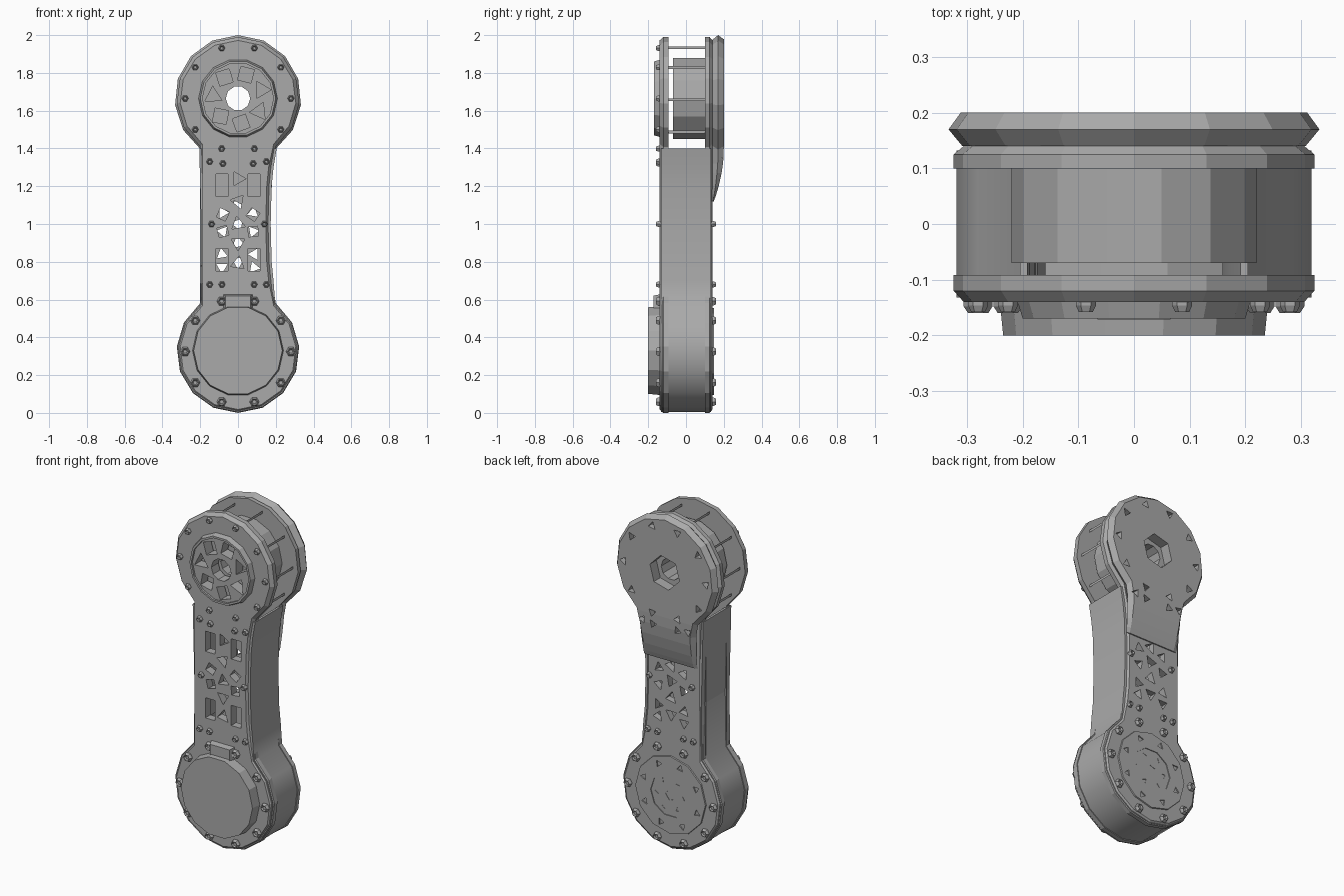
import bpy, bmesh, math

if "Cube" in bpy.data.objects:
    bpy.data.objects.remove(bpy.data.objects["Cube"])

GREY = (0.4, 0.4, 0.4, 1)
mat = bpy.data.materials.new("plain grey")
mat.use_nodes = True
mat.diffuse_color = GREY
mat.node_tree.nodes["Principled BSDF"].inputs["Base Color"].default_value = GREY

TOP, LOW, R = 1.665, 0.325, 0.325     # joint centres and joint radius


def finish(name, bm):
    bmesh.ops.recalc_face_normals(bm, faces=bm.faces)
    mesh = bpy.data.meshes.new(name)
    bm.to_mesh(mesh)
    bm.free()
    mesh.materials.append(mat)
    ob = bpy.data.objects.new(name, mesh)
    bpy.context.scene.collection.objects.link(ob)
    return ob


def ngon(x, z, r, n, rot=0.0):
    return [(x + r * math.cos(math.radians(rot) + math.tau * i / n),
             z + r * math.sin(math.radians(rot) + math.tau * i / n)) for i in range(n)]


def add_loft(bm, rings):
    """Closed solid from (y, outline) rings with equal point counts."""
    loops = [[bm.verts.new((x, y, z)) for x, z in pts] for y, pts in rings]
    for a, b in zip(loops, loops[1:]):
        for i in range(len(a)):
            j = (i + 1) % len(a)
            bm.faces.new((a[i], a[j], b[j], b[i]))
    bm.faces.new(loops[0])
    bm.faces.new(loops[-1])


def loft(name, rings):
    bm = bmesh.new()
    add_loft(bm, rings)
    return finish(name, bm)


def cut(ob, outlines, y0, y1):
    """Cut prisms with the given outlines out of a part."""
    bm = bmesh.new()
    for pts in outlines:
        add_loft(bm, [(y0, pts), (y1, pts)])
    cutter = finish("cutter", bm)
    mod = ob.modifiers.new("cut", "BOOLEAN")
    mod.operation, mod.object, mod.solver = "DIFFERENCE", cutter, "EXACT"
    bake(ob)
    bpy.data.objects.remove(cutter)


def bake(ob):
    bpy.context.view_layer.update()
    deps = bpy.context.evaluated_depsgraph_get()
    mesh = bpy.data.meshes.new_from_object(ob.evaluated_get(deps))
    ob.modifiers.clear()
    ob.data = mesh


def arc(z, r, a0, a1, n=12):
    return [(r * math.cos(math.radians(a0 + (a1 - a0) * i / n)),
             z + r * math.sin(math.radians(a0 + (a1 - a0) * i / n))) for i in range(n + 1)]


NECK = [(0.18, 1.3), (0.17, 1.2), (0.165, 1.0), (0.17, 0.8), (0.18, 0.7)]


def side(d, left):
    pts = [(x - d, z) for x, z in NECK]
    return [(-x, z) for x, z in reversed(pts)] if left else pts


def link(d=0.0):
    """Two round joints with a waisted neck, shrunk by d."""
    return (arc(TOP, R - d, -52, 232) + side(d, True)
            + arc(LOW, R - d, 128, 412) + side(d, False)[::-1])


def mirrored(points):
    return [(s * x, z) for s in (-1, 1) for x, z in points]


def ring(z, r, count=10, start=0):
    return ngon(0, z, r, count, start)


def triangles(points, r):
    return [ngon(x, z, r, 3, 50 * i) for i, (x, z) in enumerate(points)]


def box(x, z, w, h):
    return [(x - w, z - h), (x + w, z - h), (x + w, z + h), (x - w, z + h)]


bore = ngon(0, TOP, 0.065, 10)
pockets = [ngon(x, z, 0.052, 4 if i % 3 else 3, 31 * i)
           for i, (x, z) in enumerate(ring(TOP, 0.132, 7, 20))]

# front plate with window and triangle cut-outs in the neck
front = loft("front_plate", [(-0.14, link(0.018)), (-0.12, link()), (-0.092, link())])
windows = [box(x, z, 0.032, 0.06) for x, z in mirrored([(0.085, 1.205), (0.085, 0.81)])]
quads = [ngon(x, z, 0.037, 4, 20 + 40 * i)
         for i, (x, z) in enumerate(mirrored([(0.08, 1.05), (0.08, 0.96)]))]
mids = triangles([(0, 1.24), (0, 1.12), (0, 1.0), (0, 0.9), (0, 0.79)], 0.042)
cut(front, windows + quads + mids + pockets + [bore], -0.2, 0)

# back plate with smaller triangle cut-outs
back = loft("back_plate", [(0.1, link()), (0.125, link()), (0.14, link(0.018))])
small = triangles(mirrored([(0.08, 1.06), (0.08, 0.96), (0.085, 0.84), (0.085, 0.77)]), 0.034)
mids = triangles([(0, 1.09), (0, 1.0), (0, 0.9), (0, 0.8)], 0.04)
cut(back, small + mids + [bore], 0, 0.2)


# wall wrapping the lower joint and both sides of the neck
def wall_path(d):
    return ([(-0.205 + d, 1.4)] + [(x - 0.008, z) for x, z in side(d, True)]
            + arc(LOW, R - 0.005 - d, 128, 412)
            + [(x + 0.008, z) for x, z in side(d, False)[::-1]] + [(0.205 - d, 1.4)])


wall = wall_path(0) + wall_path(0.014)[::-1]
shell = loft("side_wall", [(-0.132, wall), (0.132, wall)])

# upper drum with an opening in each facet
bm = bmesh.new()
pts = ngon(0, TOP, 0.29, 10)
lo, hi = [[bm.verts.new((x, y, z)) for x, z in pts] for y in (-0.094, 0.102)]
for i in range(10):
    j = (i + 1) % 10
    bm.faces.new((lo[i], lo[j], hi[j], hi[i]))
panels = list(bm.faces)
bmesh.ops.inset_individual(bm, faces=panels, thickness=0.05)
bmesh.ops.delete(bm, geom=panels, context="FACES")
drum = finish("upper_drum", bm)
solid = drum.modifiers.new("thickness", "SOLIDIFY")
solid.thickness, solid.offset = 0.015, -1
bake(drum)

# motor cores inside the joints
core = loft("upper_core", [(y, ngon(0, TOP, 0.22, 14)) for y in (-0.07, 0.11)])
cut(core, [bore], -0.3, 0.3)
loft("lower_core", [(y, ngon(0, LOW, 0.27, 14)) for y in (-0.1, 0.11)])

# front hub: raised rim, recessed pocketed face
hub = loft("front_hub", [(-0.17, ngon(0, TOP, 0.2, 14)), (-0.13, ngon(0, TOP, 0.212, 14))])
cut(hub, [ngon(0, TOP, 0.188, 14)], -0.3, -0.158)
cut(hub, pockets + [bore], -0.3, 0)

# front cap and its tab on the lower joint
loft("front_cap", [(-0.2, ngon(0, LOW + 0.005, 0.235, 14)),
                   (-0.13, ngon(0, LOW + 0.005, 0.242, 14))])
loft("front_cap_tab", [(-0.172, box(0, 0.565, 0.065, 0.055)),
                       (-0.13, box(0, 0.565, 0.08, 0.065))])

# back disc on the lower joint
disc = loft("back_disc", [(0.13, ngon(0, LOW, 0.235, 12)), (0.147, ngon(0, LOW, 0.23, 12))])
cut(disc, [ngon(0, LOW, 0.13, 10)], 0.142, 0.2)
cut(disc, triangles(ring(LOW, 0.185, 8, 20), 0.022) + triangles(ring(LOW, 0.09, 6), 0.015)
    + [ngon(0, LOW, 0.035, 5)], 0.134, 0.2)


# back cover: round top, tongue thinning down over the neck
def cover_outline(d):
    return (arc(TOP, 0.335 - d, -54, 234)
            + [(-0.185 + d, 1.32), (-0.175 + d, 1.12), (0.175 - d, 1.12), (0.185 - d, 1.32)])


bm = bmesh.new()
add_loft(bm, [(0.14, cover_outline(0.025)), (0.17, cover_outline(0)), (0.2, cover_outline(0.022))])
for z in (1.4, 1.34, 1.27, 1.2, 1.15):
    bmesh.ops.bisect_plane(bm, geom=bm.verts[:] + bm.edges[:] + bm.faces[:],
                           plane_co=(0, 0, z), plane_no=(0, 0, 1))
for v in bm.verts:
    if v.co.z < 1.4:
        v.co.y = 0.138 + (v.co.y - 0.138) * (1 - 0.85 * ((1.4 - v.co.z) / 0.28) ** 2)
cover = finish("back_cover", bm)
cut(cover, [ngon(0, TOP, 0.1, 6, 15)], 0, 0.3)
screws = mirrored([(0.15, 1.35), (0.08, 1.34)])
cut(cover, triangles(ring(TOP, 0.27) + screws, 0.026), 0.165, 0.3)


# bolts
def bolts(name, points, r, y, out):
    bm = bmesh.new()
    for x, z in points:
        add_loft(bm, [(y, ngon(x, z, r, 6)), (y + out * 0.6, ngon(x, z, r, 6)),
                      (y + out, ngon(x, z, r * 0.7, 6)),
                      (y + out * 0.7, ngon(x, z, r * 0.4, 6))])
    return finish(name, bm)


neck_low = mirrored([(0.14, 1.0), (0.15, 0.68), (0.085, 0.68)])
neck_top = mirrored([(0.15, 1.33), (0.08, 1.32)])
bolts("front_upper_bolts", ring(TOP, 0.28) + neck_top + neck_low, 0.018, -0.13, -0.028)
bolts("front_lower_bolts", ring(LOW, 0.28), 0.026, -0.13, -0.03)
bolts("back_neck_bolts", neck_low, 0.018, 0.13, 0.028)
bolts("back_lower_bolts", ring(LOW, 0.28), 0.025, 0.13, 0.03)

# soft shading on the wrapped wall only
bpy.ops.object.select_all(action="DESELECT")
shell.select_set(True)
bpy.context.view_layer.objects.active = shell
bpy.ops.object.shade_smooth_by_angle(angle=math.radians(40))
